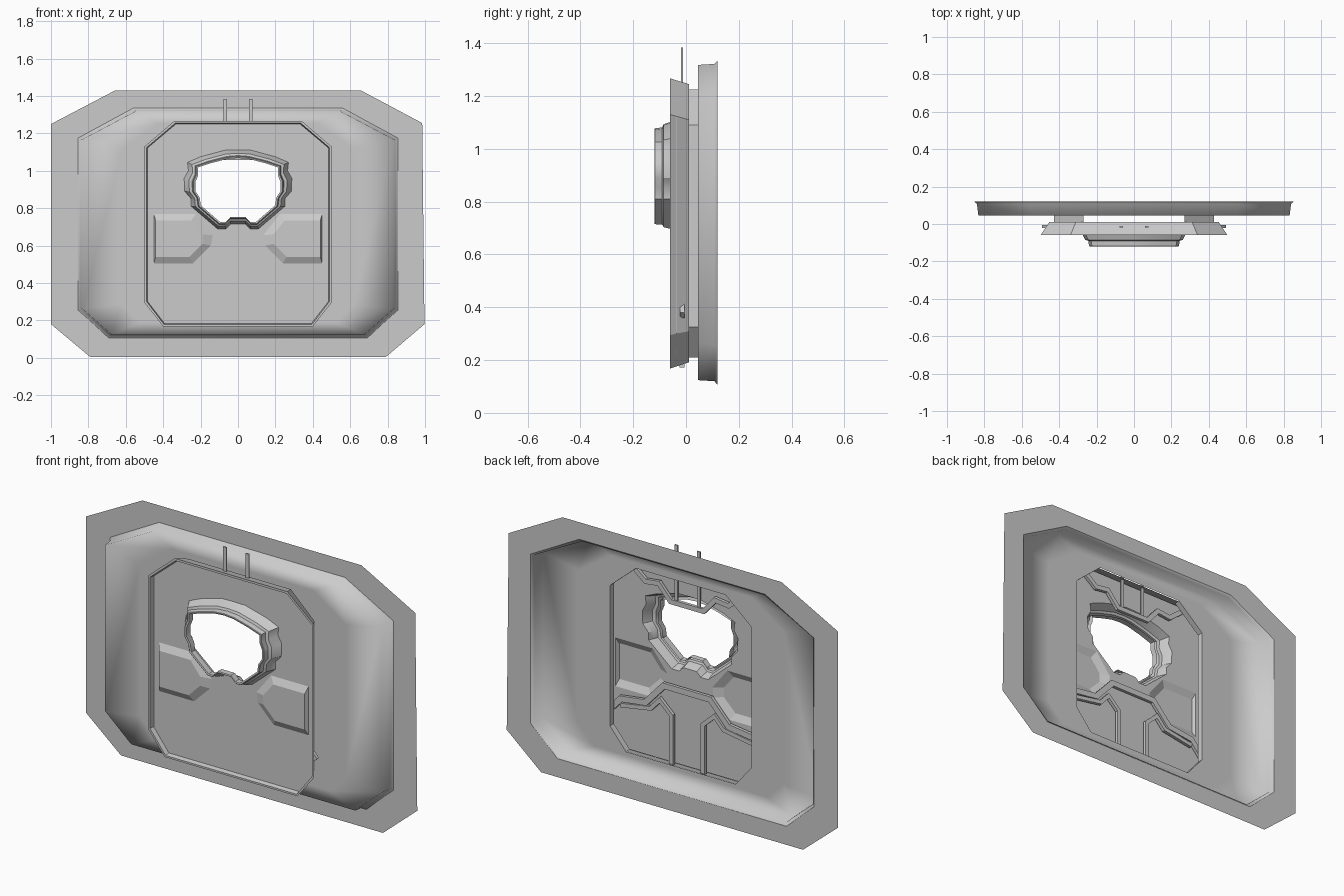
import bpy, bmesh
from mathutils import Vector

if "Cube" in bpy.data.objects:
    bpy.data.objects.remove(bpy.data.objects["Cube"])


def finish(name, bm, smooth=None):
    """Turn a bmesh into an object; smooth = angle in radians or None for flat."""
    me = bpy.data.meshes.new(name)
    bm.to_mesh(me)
    bm.free()
    ob = bpy.data.objects.new(name, me)
    bpy.context.collection.objects.link(ob)
    if smooth:
        bpy.ops.object.select_all(action='DESELECT')
        ob.select_set(True)
        bpy.context.view_layer.objects.active = ob
        bpy.ops.object.shade_smooth_by_angle(angle=smooth)
    return ob


def face_front(bm):
    bm.normal_update()
    if sum(f.normal.y * f.calc_area() for f in bm.faces) > 0:
        bmesh.ops.reverse_faces(bm, faces=bm.faces[:])


def octagon(w, z0, z1, top_w, top_z, bot_w, bot_z):
    half = [(top_w, z1), (w, top_z), (w, bot_z), (bot_w, z0)]
    return half + [(-x, z) for x, z in reversed(half)]


def mirror(half):
    """Close a half outline that starts and ends on x = 0."""
    return half + [(-x, z) for x, z in reversed(half[1:-1])]


def flip(pts):
    return [(-x, z) for x, z in pts]


def loft(name, loops, smooth=None, cap=False, skip=()):
    """Skin (y, outline) loops; skip holds (band, segment) pairs left open."""
    bm = bmesh.new()
    rings = [[bm.verts.new((x, y, z)) for x, z in pts] for y, pts in loops]
    n = len(rings[0])
    for b in range(len(rings) - 1):
        for i in range(n):
            if (b, i) not in skip:
                j = (i + 1) % n
                bm.faces.new((rings[b][i], rings[b][j], rings[b + 1][j], rings[b + 1][i]))
    if cap:
        bm.faces.new(rings[-1])
    face_front(bm)
    return finish(name, bm, smooth)


def sheet(name, y, outlines):
    """Flat sheet: first outline is the border, the rest are holes."""
    bm = bmesh.new()
    for pts in outlines:
        vs = [bm.verts.new((x, y, z)) for x, z in pts]
        for i, v in enumerate(vs):
            bm.edges.new((v, vs[(i + 1) % len(vs)]))
    bmesh.ops.triangle_fill(bm, use_beauty=True, use_dissolve=False, edges=bm.edges[:])
    face_front(bm)
    return finish(name, bm)


def strip(name, path, width, y0, y1):
    """Rectangular bar with mitred corners along an (x, z) path."""
    p = [Vector(q) for q in path]
    bm = bmesh.new()
    rows = []
    for i, q in enumerate(p):
        dirs = []
        if i > 0:
            dirs.append((q - p[i - 1]).normalized())
        if i < len(p) - 1:
            dirs.append((p[i + 1] - q).normalized())
        t = sum(dirs, Vector((0, 0))).normalized()
        off = Vector((-t.y, t.x)) * (width / 2 / max(0.4, t.dot(dirs[0])))
        a, b = q + off, q - off
        rows.append([bm.verts.new(c) for c in
                     ((a.x, y0, a.y), (b.x, y0, b.y), (b.x, y1, b.y), (a.x, y1, a.y))])
    for r, s in zip(rows, rows[1:]):
        for k in range(4):
            m = (k + 1) % 4
            bm.faces.new((r[k], r[m], s[m], s[k]))
    bm.faces.new(rows[0])
    bm.faces.new(rows[-1])
    bmesh.ops.recalc_face_normals(bm, faces=bm.faces[:])
    return finish(name, bm)


# Outer flat flange
flare = octagon(0.855, 0.105, 1.335, 0.56, 1.175, 0.69, 0.255)
border = [(0.66, 1.428), (0.985, 1.255), (0.997, 0.18), (0.79, 0.004),
          (-0.79, 0.004), (-1.0, 0.18), (-1.0, 1.25), (-0.66, 1.428)]
loft("outer_flange", [(0.12, border), (0.12, flare)])

# Raised pan with soft shading toward its middle
opening = octagon(0.427, 0.21, 1.225, 0.27, 1.09, 0.33, 0.325)
loft("raised_pan", [
    (0.12, flare),
    (0.108, octagon(0.84, 0.12, 1.322, 0.55, 1.17, 0.68, 0.26)),
    (0.045, octagon(0.832, 0.124, 1.318, 0.548, 1.168, 0.676, 0.262)),
    (0.045, octagon(0.62, 0.19, 1.255, 0.42, 1.12, 0.52, 0.29)),
    (0.045, opening)], smooth=1.55)

# Neck and flared frame around the front plate, slotted at top and bottom
plate_edge = octagon(0.484, 0.183, 1.25, 0.332, 1.122, 0.392, 0.302)
loft("plate_frame", [
    (0.045, opening),
    (0.012, opening),
    (0.012, octagon(0.452, 0.192, 1.245, 0.31, 1.11, 0.37, 0.31)),
    (-0.06, octagon(0.5, 0.168, 1.267, 0.34, 1.13, 0.4, 0.295)),
    (-0.06, octagon(0.488, 0.178, 1.255, 0.335, 1.125, 0.395, 0.3)),
    (-0.035, plate_edge)], skip={(b, i) for b in (0, 1) for i in (3, 7)})

# Outlines for the central collar and the side bosses
collar_base = mirror([(0, 1.112), (0.07, 1.11), (0.2, 1.075), (0.27, 1.045), (0.265, 1.0),
                      (0.288, 0.96), (0.285, 0.89), (0.25, 0.85), (0.25, 0.81),
                      (0.11, 0.69), (0.065, 0.69), (0.04, 0.715), (0, 0.715)])
collar_top = mirror([(0, 1.078), (0.06, 1.073), (0.15, 1.05), (0.225, 1.025), (0.225, 0.98),
                     (0.24, 0.945), (0.24, 0.89), (0.217, 0.855), (0.21, 0.81),
                     (0.1, 0.715), (0.07, 0.715), (0.042, 0.745), (0, 0.745)])


def blend(t):
    return [(a[0] + (b[0] - a[0]) * t, a[1] + (b[1] - a[1]) * t)
            for a, b in zip(collar_base, collar_top)]


def shrink(s):
    return [(x * s, 0.9 + (z - 0.9) * s) for x, z in collar_top]


boss_base = [(0.45, 0.77), (0.225, 0.77), (0.135, 0.655), (0.145, 0.60), (0.24, 0.505), (0.45, 0.505)]
boss_top = [(0.44, 0.735), (0.25, 0.735), (0.19, 0.66), (0.19, 0.61), (0.26, 0.54), (0.44, 0.54)]

# Front plate with openings for collar and bosses
sheet("front_plate", -0.035, [plate_edge, collar_base, boss_base, flip(boss_base)])

# Pressed side bosses
for side, f in (("right", list), ("left", flip)):
    loft(side + "_boss", [(-0.035, f(boss_base)), (-0.054, f(boss_top))], cap=True)

# Open collar: sloped shoulder, upright wall, rolled lip
loft("collar", [(-0.035, collar_base), (-0.06, blend(0.3)), (-0.085, blend(0.55)),
                (-0.09, blend(0.9)), (-0.118, collar_top), (-0.12, shrink(0.985)),
                (-0.118, shrink(0.945)), (-0.085, shrink(0.945))], smooth=0.6)

# Harness bars behind the plate
half = [(0.48, 0.37), (0.40, 0.46), (0.25, 0.48), (0.14, 0.60)]
strip("lower_harness", half + flip(half[::-1]), 0.032, -0.022, -0.005)
half = [(0.345, 1.215), (0.25, 1.14), (0.17, 1.15), (0.10, 1.07)]
strip("upper_harness", half + flip(half[::-1]), 0.026, -0.022, -0.005)
for side, f in (("right", list), ("left", flip)):
    strip(side + "_lower_bar", f([(0.40, 0.425), (0.22, 0.455), (0.165, 0.515),
                                  (0.095, 0.45), (0.095, 0.172)]), 0.022, -0.024, -0.006)
    # Straps rising above the frame
    strip(side + "_upper_strap", f([(0.068, 1.07), (0.068, 1.385)]), 0.02, -0.018, -0.011)
